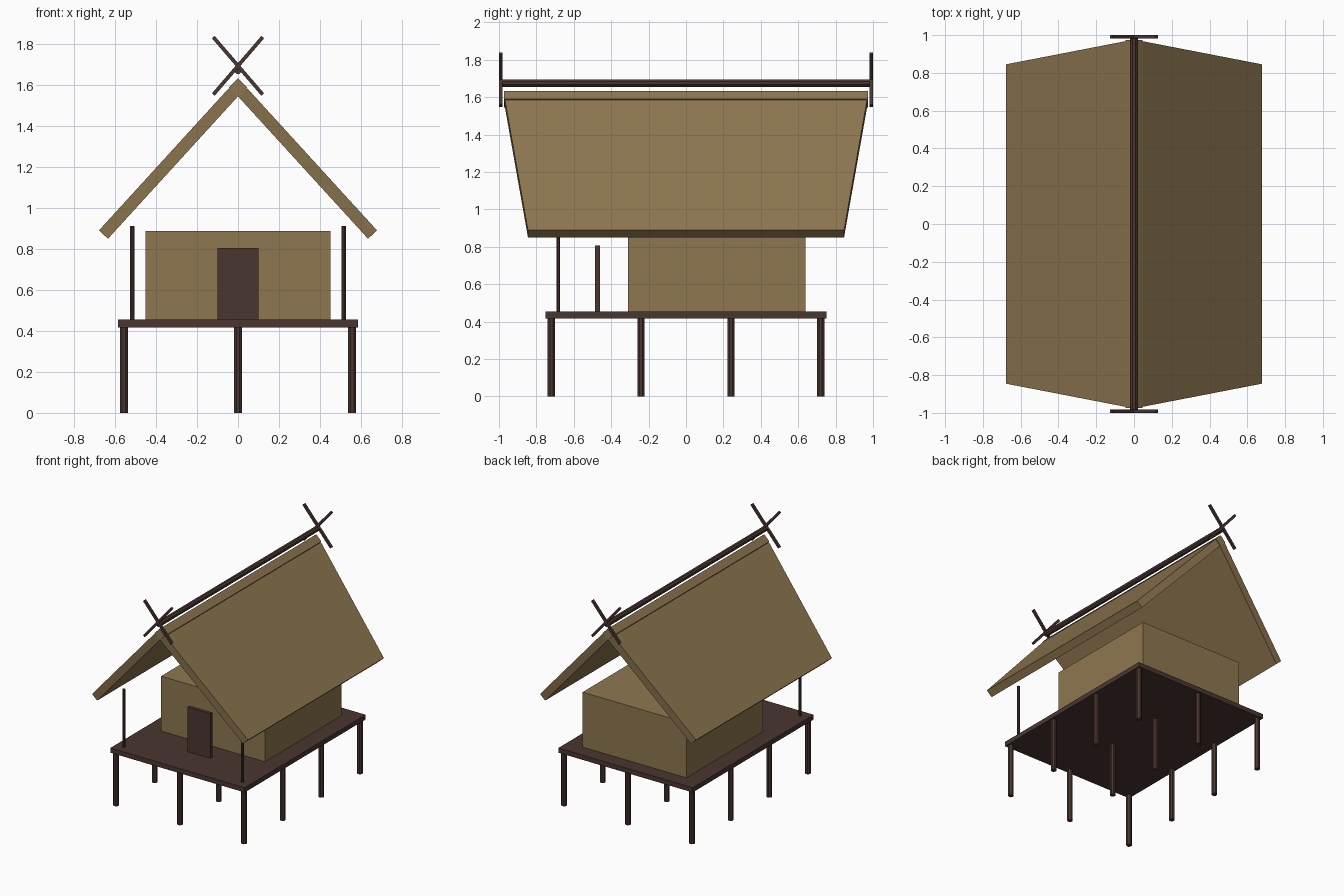
import bpy, bmesh, math
from mathutils import Matrix, Vector

if "Cube" in bpy.data.objects:
    bpy.data.objects.remove(bpy.data.objects["Cube"])


def material(name, rgb):
    lin = [((c / 255 + 0.055) / 1.055) ** 2.4 for c in rgb]
    m = bpy.data.materials.new(name)
    m.diffuse_color = (*lin, 1)
    m.use_nodes = True
    m.node_tree.nodes["Principled BSDF"].inputs["Base Color"].default_value = m.diffuse_color
    return m


THATCH = material("thatch tan", (142, 119, 80))
WOOD = material("dark wood", (74, 54, 48))


def finish(name, bm, mat):
    bmesh.ops.recalc_face_normals(bm, faces=bm.faces)
    me = bpy.data.meshes.new(name)
    bm.to_mesh(me)
    bm.free()
    me.materials.append(mat)
    ob = bpy.data.objects.new(name, me)
    bpy.context.collection.objects.link(ob)
    return ob


def box(name, centre, size, mat, tilt=0.0):
    # box, optionally tilted about the y axis
    bm = bmesh.new()
    bmesh.ops.create_cube(bm, size=1, matrix=Matrix.Translation(centre)
                          @ Matrix.Rotation(tilt, 4, 'Y')
                          @ Matrix.Diagonal((*size, 1)))
    return finish(name, bm, mat)


def pole(name, a, b, radius, mat, sides=8, spin=math.pi / 8):
    # straight round pole between two points
    a, b = Vector(a), Vector(b)
    rot = (b - a).to_track_quat('Z', 'Y').to_matrix().to_4x4()
    bm = bmesh.new()
    bmesh.ops.create_cone(bm, cap_ends=True, segments=sides, radius1=radius,
                          radius2=radius, depth=(b - a).length,
                          matrix=Matrix.Translation((a + b) / 2) @ rot
                          @ Matrix.Rotation(spin, 4, 'Z'))
    return finish(name, bm, mat)


# raised deck on a grid of stilts
DECK = 0.455
box("deck", (0, 0, 0.4365), (1.17, 1.504, 0.037), WOOD)
for i, x in enumerate((-0.557, 0, 0.557)):
    for j, y in enumerate((-0.72, -0.24, 0.24, 0.72)):
        pole(f"stilt_{i}_{j}", (x, y, 0), (x, y, 0.425), 0.021, WOOD)

# room, door panel and porch posts
box("room", (0, 0.165, (DECK + 0.887) / 2), (0.904, 0.95, 0.887 - DECK), THATCH)
box("door", (0, -0.473, (DECK + 0.806) / 2), (0.2, 0.027, 0.806 - DECK), WOOD)
for side, s in (("left", -1), ("right", 1)):
    pole(f"porch_post_{side}", (s * 0.516, -0.683, DECK),
         (s * 0.516, -0.683, 0.912), 0.011, WOOD)

# roof slabs, longer at the ridge than at the eave
slope = math.radians(47.6)
length, thick = 0.941, 0.06
for side, s in (("left", -1), ("right", 1)):
    bm = bmesh.new()
    rings = []
    for sy in (-1, 1):
        ring = []
        for d, t in ((0, 0), (length, 0), (length, thick), (0, thick)):
            x = d * math.cos(slope) + t * math.sin(slope)
            z = 1.545 - d * math.sin(slope) + t * math.cos(slope)
            y = 0.968 - 0.123 * d / length
            ring.append(bm.verts.new((s * x, sy * y, z)))
        bm.faces.new(ring)
        rings.append(ring)
    for k in range(4):
        n = (k + 1) % 4
        bm.faces.new((rings[0][k], rings[0][n], rings[1][n], rings[1][k]))
    finish(f"roof_{side}", bm, THATCH)

# diamond ridge cap and the pole above it
pole("ridge_cap", (0, -0.973, 1.589), (0, 0.973, 1.589), 0.045, THATCH, 4, 0)
pole("ridge_pole", (0, -0.99, 1.675), (0, 0.99, 1.675), 0.0215, WOOD)

# crossed finials at both gable ends
for end, y in (("front", -0.991), ("back", 0.991)):
    for side, s in (("left", -1), ("right", 1)):
        box(f"finial_{end}_{side}", (0, y, 1.694), (0.37, 0.018, 0.018),
            WOOD, s * math.radians(49.3))
